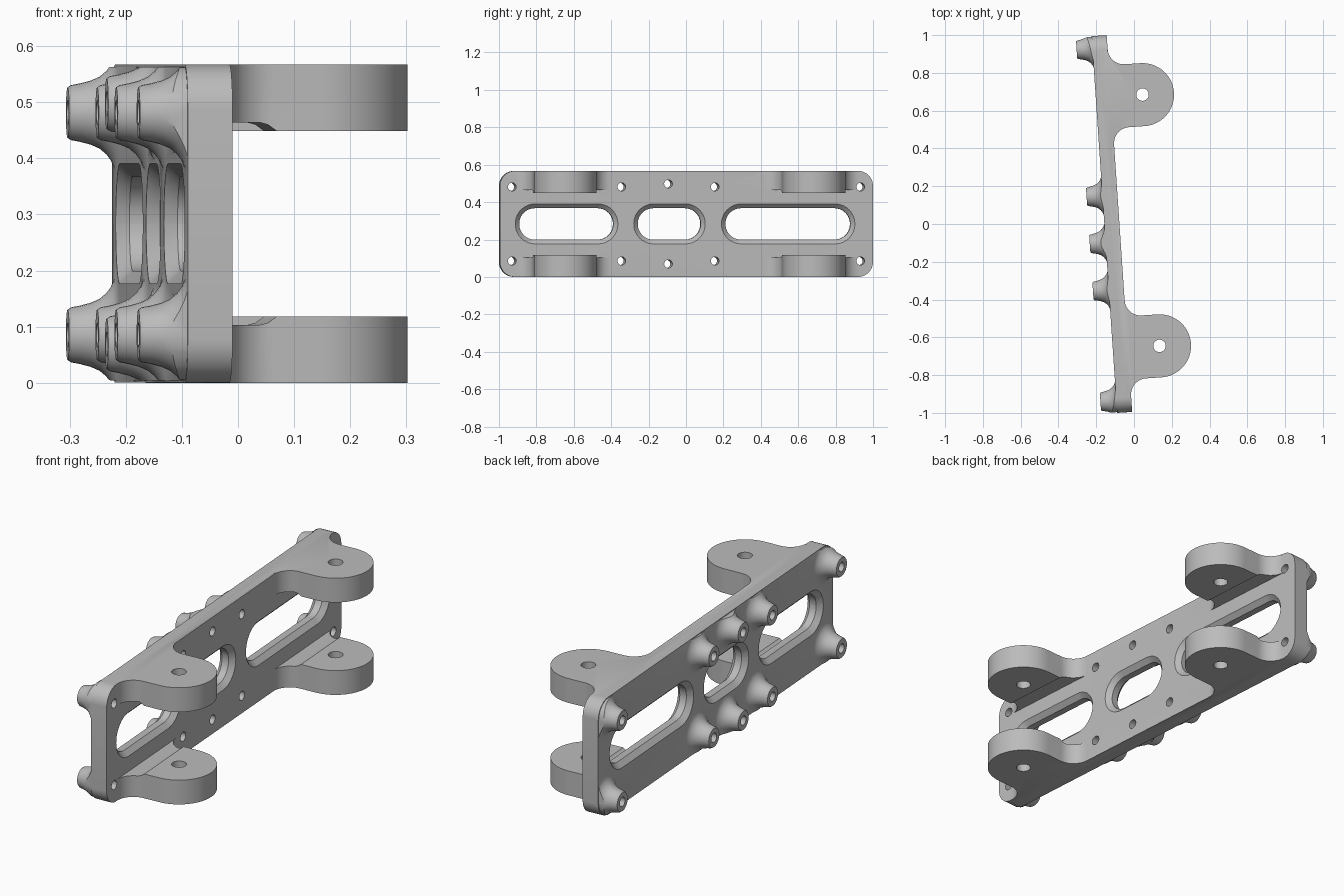
import bpy, bmesh, math
from math import pi, sin, cos
from mathutils import Matrix

if "Cube" in bpy.data.objects:
    bpy.data.objects.remove(bpy.data.objects["Cube"])

HEIGHT, THICK, MID = 0.567, 0.08, 0.2835
Y_MIN, Y_MAX = -0.997, 1.002

grey = bpy.data.materials.new("satin_grey")
grey.use_nodes = True
grey.diffuse_color = (0.5, 0.5, 0.5, 1)
grey.node_tree.nodes["Principled BSDF"].inputs["Base Color"].default_value = (0.5, 0.5, 0.5, 1)


def arc(cx, cy, r, a0, a1, n=10):
    return [(cx + r * cos(a0 + (a1 - a0) * i / n), cy + r * sin(a0 + (a1 - a0) * i / n))
            for i in range(n + 1)]


def rounded_rect(y0, y1, z0, z1, r):
    """Rounded rectangle; becomes a slot when r is half the height."""
    e = 1e-4
    return (arc(y1 - r, z1 - r - e, r, 0, pi / 2) + arc(y0 + r, z1 - r - e, r, pi / 2, pi)
            + arc(y0 + r, z0 + r + e, r, pi, 1.5 * pi) + arc(y1 - r, z0 + r + e, r, 1.5 * pi, 2 * pi))


def circle(y, z, r, n=32):
    return arc(y, z, r, 0, 2 * pi * (n - 1) / n, n - 1)


def loft(bm, sections, axis, bevel=0):
    """Join (position, outline) sections along an axis, capping both ends."""
    place = {"x": lambda p, t: (t, p[0], p[1]),
             "y": lambda p, t: (p[0], t, p[1]),
             "z": lambda p, t: (p[0], p[1], t)}[axis]
    rings = [[bm.verts.new(place(p, t)) for p in outline] for t, outline in sections]
    n = len(rings[0])
    for a, b in zip(rings, rings[1:]):
        for i in range(n):
            bm.faces.new((a[i], a[(i + 1) % n], b[(i + 1) % n], b[i]))
    caps = [bm.faces.new(rings[0]), bm.faces.new(rings[-1])]
    if bevel:
        edges = [e for f in caps for e in f.edges]
        bmesh.ops.bevel(bm, geom=edges, offset=bevel, segments=4, profile=0.5,
                        affect='EDGES', clamp_overlap=False)


def finish(bm, name):
    bmesh.ops.recalc_face_normals(bm, faces=bm.faces[:])
    mesh = bpy.data.meshes.new(name)
    bm.to_mesh(mesh)
    bm.free()
    mesh.materials.append(grey)
    ob = bpy.data.objects.new(name, mesh)
    bpy.context.collection.objects.link(ob)
    return ob


def combine(ob, other, operation):
    mod = ob.modifiers.new(operation, 'BOOLEAN')
    mod.operation, mod.solver, mod.object = operation, 'EXACT', other
    bpy.context.view_layer.objects.active = ob
    bpy.ops.object.modifier_apply(modifier=mod.name)
    bpy.data.objects.remove(other)


# Upright plate with rounded corners and softened edges
bm = bmesh.new()
outline = rounded_rect(Y_MIN, Y_MAX, 0, HEIGHT, 0.08)
loft(bm, [(-THICK, outline), (0, outline)], "x", 0.016)
bracket = finish(bm, "bracket")

# Hinge lugs: round ends that flare into the plate
bm = bmesh.new()
R, FLARE, REACH = 0.167, 0.085, 0.168
for c in (0.675, -0.658):
    side = R + FLARE
    profile = ([(-0.04, c - side)]
               + arc(FLARE, c - side, FLARE, pi, pi / 2)
               + arc(REACH, c, R, -pi / 2, pi / 2, 32)
               + arc(FLARE, c + side, FLARE, -pi / 2, -pi)
               + [(-0.04, c + side)])
    loft(bm, [(0, profile), (HEIGHT, profile)], "z", 0.014)
lugs = finish(bm, "lugs")

# Open space between upper and lower lugs, slightly relieved at the plate
bm = bmesh.new()
lower = [(-0.1, 0.103), (0.06, 0.103), (0.075, 0.107), (0.09, 0.118), (0.6, 0.118)]
gap = lower + [(x, HEIGHT - z) for x, z in reversed(lower)]
loft(bm, [(-1.2, gap), (1.2, gap)], "y")
combine(lugs, finish(bm, "lug_gap"), 'DIFFERENCE')

# Hinge pin holes
bm = bmesh.new()
for c in (0.675, -0.658):
    ring = circle(REACH, c, 0.033)
    loft(bm, [(-0.1, ring), (HEIGHT + 0.1, ring)], "z")
combine(lugs, finish(bm, "pin_holes"), 'DIFFERENCE')
combine(bracket, lugs, 'UNION')

# Flared screw bosses on the back of the plate, trimmed to its outline
spots = []
for y, dz in ((0.935, 0.198), (0.155, 0.198), (-0.095, 0.214), (-0.345, 0.198), (-0.932, 0.198)):
    spots += [(y, MID + dz), (y, MID - dz)]
boss_profile = [(-0.02, 0.1), (0, 0.1), (0.006, 0.086), (0.015, 0.074), (0.027, 0.064),
                (0.043, 0.057), (0.062, 0.052), (0.078, 0.049), (0.084, 0.045)]
bm = bmesh.new()
for y, z in spots:
    loft(bm, [(-THICK - h, circle(y, z, r)) for h, r in boss_profile], "x")
bosses = finish(bm, "bosses")
bm = bmesh.new()
trim = rounded_rect(Y_MIN + 0.004, Y_MAX - 0.004, 0.004, HEIGHT - 0.004, 0.078)
loft(bm, [(-0.3, trim), (-0.03, trim)], "x")
combine(bosses, finish(bm, "boss_trim"), 'INTERSECT')
combine(bracket, bosses, 'UNION')

# Long slots, chamfered on both faces
bm = bmesh.new()
CH = 0.023
for y0, y1 in ((-0.915, -0.365), (-0.28, 0.103), (0.19, 0.905)):
    sections = []
    for x, inset in ((-THICK - 0.01, -0.01), (-THICK + CH, CH), (-CH, CH), (0.01, -0.01)):
        r = 0.107 - inset
        sections.append((x, rounded_rect(y0 + inset, y1 - inset, MID - r, MID + r, r - 0.001)))
    loft(bm, sections, "x")
combine(bracket, finish(bm, "slots"), 'DIFFERENCE')

# Screw holes through plate and bosses
bm = bmesh.new()
for y, z in spots:
    ring = circle(y, z, 0.022, 24)
    loft(bm, [(-0.3, ring), (0.03, ring)], "x")
combine(bracket, finish(bm, "screw_holes"), 'DIFFERENCE')

# Turn the bracket to its slight lean and smooth the rounded areas
bracket.data.transform(Matrix.Translation((-0.077, 0, 0)) @ Matrix.Rotation(math.atan(0.0677), 4, 'Z'))
bpy.ops.object.select_all(action='DESELECT')
bracket.select_set(True)
bpy.context.view_layer.objects.active = bracket
bpy.ops.object.shade_smooth_by_angle(angle=math.radians(32))
